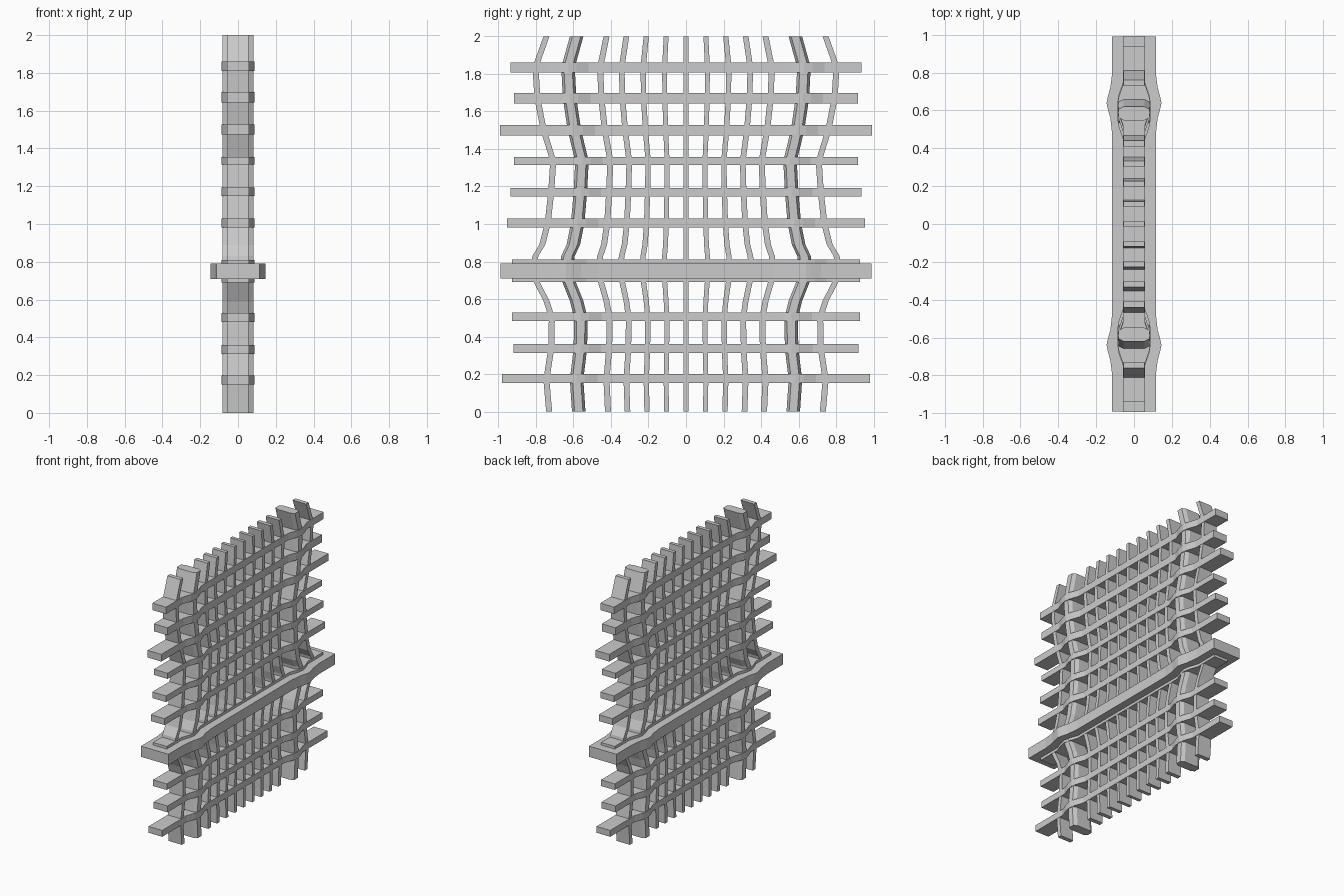
import bpy, bmesh

if "Cube" in bpy.data.objects:
    bpy.data.objects.remove(bpy.data.objects["Cube"])

# (height, sideways spread) shared by every upright
WAVE = [(0, 1.0), (.17, 1.02), (.335, .985), (.5, .98), (.59, 1.02), (.69, 1.09), (.75, 1.12),
        (.83, 1.10), (.89, 1.05), (1.005, 1.01), (1.17, .985), (1.335, .97), (1.5, 1.04),
        (1.67, 1.085), (1.835, 1.10), (2.0, 1.02)]
THICK_Y = .572


def spread(z):
    for (z0, s0), (z1, s1) in zip(WAVE, WAVE[1:]):
        if z <= z1:
            return s0 + (s1 - s0) * (z - z0) / (z1 - z0)
    return WAVE[-1][1]


def loft(name, rings):
    """Closed flat-faced solid through a stack of rings."""
    bm = bmesh.new()
    loops = [[bm.verts.new(p) for p in ring] for ring in rings]
    n = len(loops[0])
    for a, b in zip(loops, loops[1:]):
        for i in range(n):
            j = (i + 1) % n
            bm.faces.new((a[i], a[j], b[j], b[i]))
    bm.faces.new(loops[0][::-1])
    bm.faces.new(loops[-1])
    bmesh.ops.recalc_face_normals(bm, faces=bm.faces[:])
    mesh = bpy.data.meshes.new(name)
    bm.to_mesh(mesh)
    bm.free()
    ob = bpy.data.objects.new(name, mesh)
    bpy.context.collection.objects.link(ob)
    return ob


def upright(name, y, section):
    loft(name, [[(px, y * spread(z) + py, z) for px, py in section] for z, _ in WAVE])


def rail(name, z, h, y_end, side):
    """Horizontal bar; side lists (y, half depth) from the middle outwards."""
    half = side + [(y_end, side[-1][1])]
    full = [(-y, d) for y, d in half[::-1]] + half
    outline = [(d, y) for y, d in full] + [(-d, y) for y, d in full[::-1]]
    loft(name, [[(x, y, zz) for x, y in outline] for zz in (z - h / 2, z + h / 2)])


def box(dx, dy):
    return [(-dx, -dy), (dx, -dy), (dx, dy), (-dx, dy)]


# uprights
thick = [(-.055, -.036), (.055, -.036), (.082, -.022), (.082, .022),
         (.055, .036), (-.055, .036), (-.082, .022), (-.082, -.022)]
upright("middle_upright", 0, box(.055, .012))
for s, tag in ((-1, "left"), (1, "right")):
    for i in range(1, 5):
        upright(f"thin_upright_{tag}_{i}", s * .104 * i, box(.055, .012 + .001 * i))
    upright(f"thick_upright_{tag}", s * THICK_Y, thick)
    upright(f"outer_upright_{tag}", s * .73, box(.055, .016))

# slats, swelling around the thick uprights
SLATS = [(.175, .048, .982), (.335, .048, .92), (.505, .046, .928), (.75, .12, .928),
         (1.005, .048, .955), (1.17, .046, .937), (1.335, .042, .918), (1.5, .054, .993),
         (1.67, .056, .918), (1.835, .052, .937)]
for i, (z, h, end) in enumerate(SLATS):
    c = THICK_Y * spread(z)
    rail(f"slat_{i + 1}", z, h, end,
         [(c - .11, .057), (c - .045, .08), (c, .088), (c + .045, .08), (c + .11, .057)])

# main beam
rail("main_beam", .75, .08, .99,
     [(.47, .115), (.56, .125), (.61, .139), (.64, .145), (.67, .139), (.72, .125), (.80, .115)])
